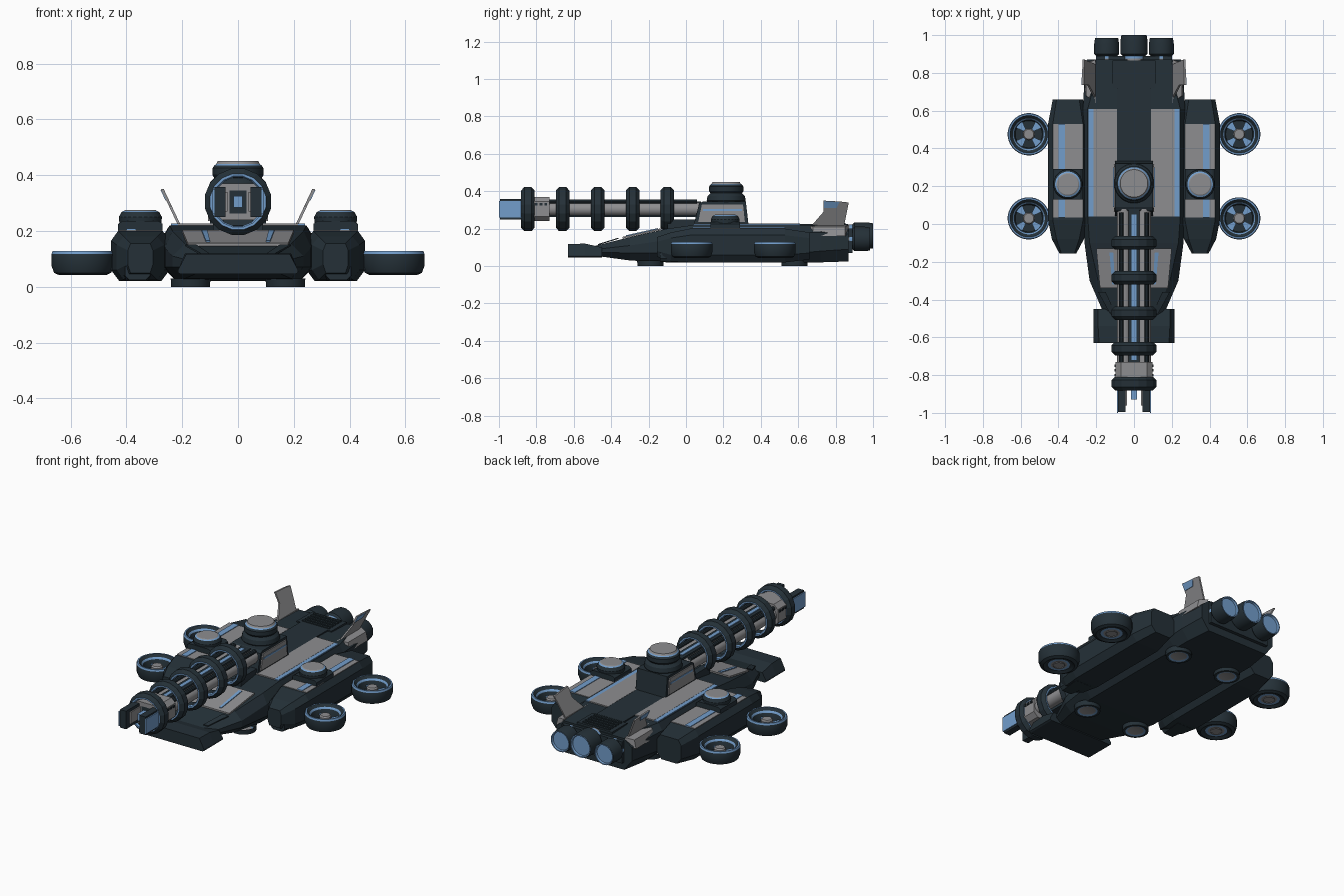
import bpy, bmesh, math
from mathutils import Vector

cube = bpy.data.objects.get("Cube")
if cube:
    bpy.data.objects.remove(cube)


def material(name, rgb, metallic=0.0):
    m = bpy.data.materials.new(name)
    m.use_nodes = True
    m.diffuse_color = (*rgb, 1)
    m.node_tree.nodes["Principled BSDF"].inputs["Base Color"].default_value = (*rgb, 1)
    return m


DARK, GREY, BLUE = 0, 1, 2
MATS = [material("dark_navy", (0.018, 0.03, 0.039)),
        material("warm_grey", (0.27, 0.27, 0.28)),
        material("steel_blue", (0.17, 0.34, 0.60))]


def finish(name, bm, smooth=False):
    bmesh.ops.remove_doubles(bm, verts=bm.verts, dist=1e-5)
    bmesh.ops.recalc_face_normals(bm, faces=bm.faces)
    if smooth:
        for f in bm.faces:
            f.smooth = True
        for e in bm.edges:
            e.smooth = len(e.link_faces) == 2 and e.calc_face_angle(0) < 0.5
    me = bpy.data.meshes.new(name)
    bm.to_mesh(me)
    bm.free()
    for m in MATS:
        me.materials.append(m)
    ob = bpy.data.objects.new(name, me)
    bpy.context.collection.objects.link(ob)
    return ob


def prism(name, pts, vec, mat):
    """Polygon extruded along a vector."""
    bm = bmesh.new()
    lo = [bm.verts.new(p) for p in pts]
    hi = [bm.verts.new(Vector(p) + Vector(vec)) for p in pts]
    n = len(pts)
    bm.faces.new(lo)
    bm.faces.new(hi)
    for i in range(n):
        bm.faces.new((lo[i], lo[(i + 1) % n], hi[(i + 1) % n], hi[i]))
    for f in bm.faces:
        f.material_index = mat
    return finish(name, bm)


def box(name, x0, x1, y0, y1, z0, z1, mat):
    return prism(name, [(x0, y0, z0), (x1, y0, z0), (x1, y1, z0), (x0, y1, z0)], (0, 0, z1 - z0), mat)


def loft(name, rows, cx=0.0, mat=DARK):
    """Eight-sided sections along y: y, half widths bottom/middle/top, four heights."""
    bm = bmesh.new()
    rings = []
    for y, wb, wm, wt, zb, z1, z2, zt in rows:
        half = [(wb, zb), (wm, z1), (wm, z2), (wt, zt)]
        sec = half + [(-w, z) for w, z in reversed(half)]
        rings.append([bm.verts.new((cx + x, y, z)) for x, z in sec])
    for a, b in zip(rings, rings[1:]):
        for i in range(8):
            j = (i + 1) % 8
            bm.faces.new((a[i], a[j], b[j], b[i]))
    bm.faces.new(rings[0])
    bm.faces.new(rings[-1])
    for f in bm.faces:
        f.material_index = mat
    return finish(name, bm)


def lathe(name, profile, loc, mats, axis="Z", n=24, closed=False):
    """Revolve (radius, height) points; one colour per profile segment."""
    bm = bmesh.new()
    rings = []
    for r, h in profile:
        ring = []
        for k in range(n):
            a = 2 * math.pi * (k + 0.5) / n
            c, s = r * math.cos(a), r * math.sin(a)
            p = (c, s, h) if axis == "Z" else (c, h, s)
            ring.append(bm.verts.new(Vector(p) + Vector(loc)))
        rings.append(ring)
    count = len(rings) if closed else len(rings) - 1
    for i in range(count):
        a, b = rings[i], rings[(i + 1) % len(rings)]
        for k in range(n):
            f = bm.faces.new((a[k], a[(k + 1) % n], b[(k + 1) % n], b[k]))
            f.material_index = mats[i % len(mats)]
    bmesh.ops.dissolve_degenerate(bm, dist=1e-6, edges=bm.edges)
    return finish(name, bm, smooth=n > 16)


# Central hull and front bumper
loft("main_hull", [
    (-0.52, .12, .14, .10, .06, .075, .085, .10),
    (-0.30, .19, .235, .19, .03, .07, .11, .155),
    (-0.10, .22, .262, .235, .02, .07, .14, .20),
    (0.04, .22, .27, .245, .02, .07, .17, .22),
    (0.61, .22, .27, .245, .02, .07, .18, .22),
    (0.72, .22, .265, .215, .02, .08, .18, .218),
    (0.87, .20, .25, .20, .025, .09, .17, .212)])
loft("front_bumper", [
    (-0.63, .205, .215, .185, .045, .05, .06, .118),
    (-0.54, .205, .215, .19, .045, .05, .06, .12),
    (-0.45, .205, .215, .19, .045, .05, .06, .10)])

# Sloped nose panel with blue stripes
prism("nose_panel", [(-.18, -.34, .147), (.18, -.34, .147), (.2, -.13, .194), (-.2, -.13, .194)], (0, 0, .009), GREY)
box("deck_spine", -.09, .09, .34, .72, .215, .226, DARK)
box("engine_hatch", -.115, .115, .72, .865, .205, .225, DARK)
for k in range(5):
    box("hatch_slat", -.09, .09, .735 + k * .026, .748 + k * .026, .224, .231, DARK)

for s in (-1, 1):
    # Deck plates and trim
    box("deck_panel", s * .09, s * .215, .04, .61, .218, .227, GREY)
    box("deck_stripe", s * .215, s * .24, .04, .61, .218, .226, BLUE)
    prism("nose_stripe", [(s * .10, -.32, .16), (s * .115, -.32, .16), (s * .13, -.15, .198), (s * .11, -.15, .198)],
          (0, 0, .005), BLUE)
    prism("nose_edge_plate", [(s * .10, -.47, .112), (s * .13, -.47, .112), (s * .19, -.36, .146), (s * .15, -.36, .146)],
          (0, 0, .006), DARK)
    box("gun_cradle", s * .05, s * .09, -.10, .06, .19, .25, DARK)

    # Side pod with its plates
    loft("side_pod", [
        (-0.155, .035, .045, .035, .05, .08, .13, .155),
        (-0.08, .06, .085, .06, .025, .06, .15, .18),
        (0.02, .075, .105, .08, .02, .06, .165, .20),
        (0.53, .075, .105, .08, .02, .06, .165, .20),
        (0.66, .05, .08, .06, .035, .07, .15, .18)], cx=s * .35)
    box("pod_panel", s * .27, s * .43, .035, .53, .195, .204, GREY)
    box("pod_stripe", s * .365, s * .40, .035, .53, .203, .208, BLUE)
    loft("pod_foot", [
        (-0.14, .03, .045, .03, .025, .04, .07, .085),
        (0.0, .05, .06, .05, .02, .04, .08, .10)], cx=s * .36)

    # Pod turret
    loft("pod_turret_base", [
        (.13, .065, .08, .065, .195, .2, .225, .235),
        (.29, .065, .08, .065, .195, .2, .225, .235)], cx=s * .35)
    lathe("pod_turret_dome", [(.075, .22), (.078, .25), (.068, .268), (.06, .272), (.055, .275), (0, .275)],
          (s * .35, .21, 0), [DARK, DARK, BLUE, GREY, GREY])

    # Ducted lift fans
    for y in (.03, .475):
        c = (s * .557, y, 0)
        lathe("fan_duct", [(.085, .042), (.103, .05), (.112, .075), (.112, .118), (.108, .128), (.1, .128),
                           (.085, .115), (.078, .105), (.07, .05)], c,
              [DARK, DARK, DARK, BLUE, BLUE, DARK, BLUE, DARK, DARK], closed=True, n=32)
        lathe("fan_floor", [(0, .05), (.045, .05), (.06, .05), (.075, .05), (.075, .062), (0, .062)], c,
              [GREY, BLUE, DARK, DARK, DARK])
        lathe("fan_hub", [(.032, .045), (.032, .1), (.026, .108), (0, .108)], c, [GREY])
        for k in range(4):
            a = math.pi * (k / 2 + .25)
            u, v = Vector((math.cos(a), math.sin(a), 0)), Vector((-math.sin(a), math.cos(a), 0))
            o = Vector((c[0], c[1], .075))
            prism("fan_blade", [o + u * .03 - v * .008, o + u * .077 - v * .025,
                                o + u * .077 + v * .025, o + u * .03 + v * .008], (0, 0, .008), BLUE)
        box("fan_mount", s * .43, s * .465, y - .035, y + .035, .06, .11, DARK)

    # Tail fin leaning outwards
    fin = [(.67, .215), (.735, .29), (.735, .35), (.825, .345), (.87, .34), (.845, .215)]
    prism("tail_fin", [(s * (.205 + (z - .22) * .47), y, z) for y, z in fin], (s * .01, 0, 0), GREY)
    tip = [(.737, .31), (.737, .347), (.82, .342), (.805, .31)]
    prism("fin_marking", [(s * (.214 + (z - .22) * .47), y, z) for y, z in tip], (s * .004, 0, 0), BLUE)
    prism("fin_root", [(s * .215, .64, .17), (s * .265, .68, .16), (s * .265, .85, .16), (s * .215, .87, .17)],
          (-s * .012, 0, .05), GREY)

    # Belly thrusters
    for y in (-.19, .58):
        lathe("belly_thruster", [(0, .004), (.045, .004), (.055, 0), (.07, 0), (.072, .03)],
              (s * .17, y, 0), [GREY, BLUE, DARK, DARK])

# Rear engines with glowing blue nozzles
for x, z, r, y1 in ((-.145, .145, .066, .985), (0, .162, .072, 1.0), (.145, .145, .066, .985)):
    lathe("rear_engine", [(r * .8, .82), (r * .85, .875), (r * .85, .89), (r, .9), (r, y1 - .03), (r * .93, y1),
                          (r * .84, y1), (r * .8, y1 - .012), (0, y1 - .012)], (x, 0, z),
          [GREY, BLUE, DARK, DARK, DARK, BLUE, BLUE, BLUE], axis="Y", n=28)
box("engine_block", -.2, .2, .84, .89, .07, .2, DARK)

# Main turret
prism("turret_base", [(-.1, .04, .215), (-.1, .07, .335), (-.1, .09, .345), (-.1, .32, .345), (-.1, .335, .215)],
      (.2, 0, 0), DARK)
for s in (-1, 1):
    prism("turret_side_plate", [(s * .1, .065, .235), (s * .1, .085, .33), (s * .1, .305, .33), (s * .1, .315, .235)],
          (s * .007, 0, 0), GREY)
    box("turret_stripe", s * .106, s * .11, .09, .30, .295, .305, BLUE)
lathe("turret_dome", [(.098, .34), (.105, .35), (.1, .375), (.085, .39), (.092, .4), (.092, .425), (.085, .435),
                      (.078, .44), (.073, .45), (0, .45)], (0, .215, 0),
      [DARK] * 6 + [BLUE, GREY, GREY], n=32)

# Long gun: twin rails, core, hoops and muzzle
AXIS_Z = .305
box("gun_core", -.03, .03, -.87, .08, .262, .345, DARK)
box("gun_core_stripe", -.012, .012, -.72, .05, .344, .35, BLUE)
for s in (-1, 1):
    lathe("gun_rail", [(0, -.87), (.036, -.87), (.036, .08), (0, .08)], (s * .053, 0, AXIS_Z), [GREY], axis="Y")
    lathe("gun_cable", [(0, -.78), (.012, -.78), (.012, .06), (0, .06)], (s * .068, 0, .345), [DARK], axis="Y", n=10)
    box("muzzle_prong", s * .045, s * .085, -.995, -.86, .25, .358, DARK)
    box("prong_outer_plate", s * .085, s * .091, -1.0, -.875, .26, .348, BLUE)
    box("prong_inner_plate", s * .038, s * .045, -.96, -.87, .27, .34, GREY)
    for y in (-.80, -.775, -.75):
        box("muzzle_vent", s * .094, s * .102, y - .007, y + .007, .325, .338, DARK)
for y in (-.845, -.66, -.472, -.285, -.1):
    lathe("gun_hoop", [(.088, -.028), (.093, -.036), (.102, -.036), (.121, -.018), (.121, .018),
                       (.102, .036), (.093, .036), (.088, .028)], (0, y, AXIS_Z),
          [BLUE, BLUE, DARK, DARK, DARK, BLUE, BLUE, DARK], axis="Y", n=16, closed=True)
loft("muzzle_block", [(y, .07, .097, .07, .24, .265, .345, .37) for y in (-.87, -.73)], mat=GREY)
box("muzzle_aperture", -.016, .016, -.93, -.86, .285, .325, BLUE)
